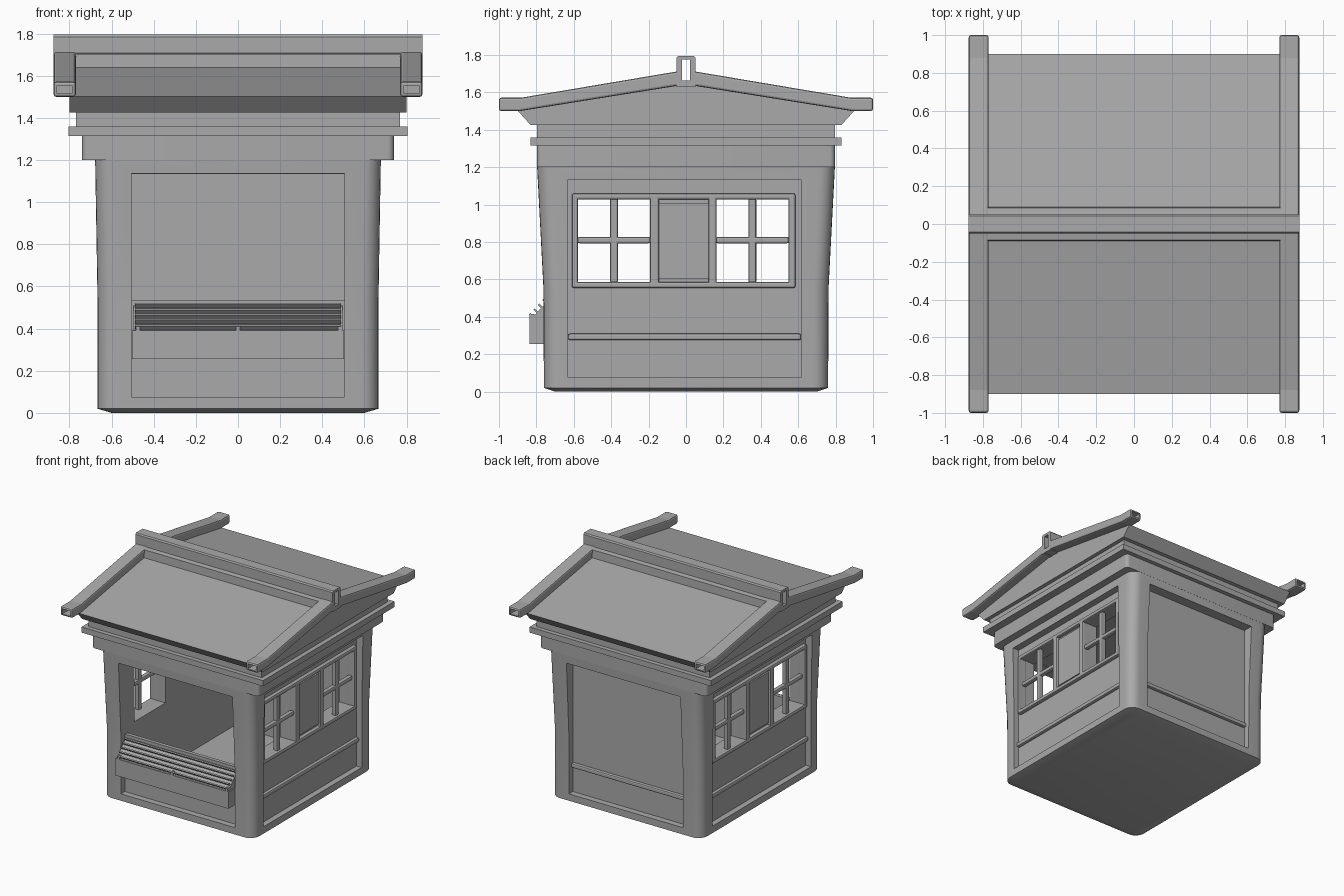
import bpy, bmesh, math

cube = bpy.data.objects.get("Cube")
if cube:
    bpy.data.objects.remove(cube, do_unlink=True)

grey = bpy.data.materials.new("plain_grey")
grey.use_nodes = True
GREY = (0.4, 0.4, 0.4, 1)
grey.diffuse_color = GREY
grey.node_tree.nodes["Principled BSDF"].inputs["Base Color"].default_value = GREY


def finish(name, bm, bevel=0):
    bmesh.ops.recalc_face_normals(bm, faces=bm.faces)
    mesh = bpy.data.meshes.new(name)
    bm.to_mesh(mesh)
    bm.free()
    mesh.materials.append(grey)
    obj = bpy.data.objects.new(name, mesh)
    bpy.context.collection.objects.link(obj)
    if bevel:
        mod = obj.modifiers.new("soft_edges", 'BEVEL')
        mod.width, mod.segments = bevel, 2
    return obj


def add_box(bm, x, y, z):
    verts = bmesh.ops.create_cube(bm, size=1)["verts"]
    for v in verts:
        for i, (a, b) in enumerate((x, y, z)):
            v.co[i] = (a + b) / 2 + v.co[i] * (b - a)


def boxes(name, parts, bevel=0):
    bm = bmesh.new()
    for part in parts:
        add_box(bm, *part)
    return finish(name, bm, bevel)


def extrude_x(name, profile, x0, x1, bevel=0):
    """Extrude a (y, z) outline along x."""
    bm = bmesh.new()
    face = bm.faces.new([bm.verts.new((x0, y, z)) for y, z in profile])
    new = bmesh.ops.extrude_face_region(bm, geom=[face])["geom"]
    bmesh.ops.translate(bm, vec=(x1 - x0, 0, 0),
                        verts=[g for g in new if isinstance(g, bmesh.types.BMVert)])
    # extruding keeps the starting face, so the prism is already closed
    return finish(name, bm, bevel)


def rounded_loft(name, sections, radius, steps=6):
    """Solid through rounded rectangles given as (half_x, half_y, z)."""
    bm = bmesh.new()
    rings = []
    for hx, hy, z in sections:
        ring = []
        for q, (sx, sy) in enumerate(((1, 1), (-1, 1), (-1, -1), (1, -1))):
            for k in range(steps + 1):
                a = math.pi / 2 * (q + k / steps)
                ring.append(bm.verts.new((sx * (hx - radius) + radius * math.cos(a),
                                          sy * (hy - radius) + radius * math.sin(a), z)))
        rings.append(ring)
    n = len(rings[0])
    for low, high in zip(rings, rings[1:]):
        for i in range(n):
            bm.faces.new((low[i], low[(i + 1) % n], high[(i + 1) % n], high[i]))
    bm.faces.new(rings[0])
    bm.faces.new(rings[-1])
    return finish(name, bm)


def activate(obj):
    bpy.ops.object.select_all(action='DESELECT')
    obj.select_set(True)
    bpy.context.view_layer.objects.active = obj


def cut(obj, *part):
    cutter = boxes("cutter", [part])
    cutter.hide_render = True
    mod = obj.modifiers.new("cut", 'BOOLEAN')
    mod.operation, mod.solver, mod.object = 'DIFFERENCE', 'EXACT', cutter
    activate(obj)
    bpy.ops.object.modifier_apply(modifier=mod.name)
    bpy.data.objects.remove(cutter, do_unlink=True)


def smooth(obj):
    activate(obj)
    bpy.ops.object.shade_smooth_by_angle(angle=math.radians(30))


PANEL_Z = (0.075, 1.135)
SIDE_Y = (-0.63, 0.615)
FRONT_X = (-0.505, 0.505)
WINDOWS = ((-0.58, -0.19), (0.16, 0.55))
SIDE_X, BACK_Y = 0.62, 0.71

# Hollow hut body with recessed panels, window holes and a serving hatch
body = rounded_loft("hut_body", [(0.6, 0.7, 0), (0.667, 0.76, 0.02),
                                 (0.667, 0.762, 0.55), (0.678, 0.796, 1.2)], 0.08)
cut(body, (-0.51, 0.51), (-0.68, 0.68), (0.07, 1.14))
for s in (-1, 1):
    cut(body, sorted((s * SIDE_X, s * 0.9)), SIDE_Y, PANEL_Z)
    cut(body, FRONT_X, sorted((s * BACK_Y, s * 0.9)), PANEL_Z)
for y in WINDOWS:
    cut(body, (-0.9, 0.9), y, (0.585, 1.03))
cut(body, FRONT_X, (-0.9, -0.5), (0.535, 1.134))
smooth(body)

# Header and cornice
smooth(rounded_loft("header_band", [(0.74, 0.797, 1.2), (0.74, 0.797, 1.32)], 0.03))
boxes("cornice_ledge", [((-0.805, 0.805), (-0.832, 0.832), (1.315, 1.36))])
boxes("cornice_neck", [((-0.768, 0.768), (-0.797, 0.797), (1.355, 1.43))])

# Roof with sloping eaves and gables
extrude_x("roof", [(-0.83, 1.425), (-0.9, 1.502), (0, 1.655), (0.9, 1.502), (0.83, 1.425)],
          -0.8, 0.8)

# Hollow ridge beam with a stepped base
extrude_x("ridge_beam", [(-0.05, 1.63), (-0.05, 1.785), (-0.042, 1.795), (0.042, 1.795),
                         (0.05, 1.785), (0.05, 1.63), (0.022, 1.63), (0.022, 1.775),
                         (-0.022, 1.775), (-0.022, 1.63)], -0.875, 0.875)
boxes("ridge_floor", [((-0.875, 0.875), (-0.045, 0.045), (1.632, 1.665))])
for s in (-1, 1):
    extrude_x("ridge_base", [(s * 0.03, 1.61), (s * 0.03, 1.712), (s * 0.086, 1.703),
                             (s * 0.09, 1.61)], -0.78, 0.78)

# Gable rails with upturned hollow ends
for sx in (-1, 1):
    for sy in (-1, 1):
        outline = [(0.03, 1.715), (0.88, 1.572), (1, 1.572), (1, 1.5), (0.89, 1.5), (0.03, 1.638)]
        rail = extrude_x("gable_rail", [(sy * y, z) for y, z in outline],
                         sx * 0.77, sx * 0.875, 0.012)
        activate(rail)
        bpy.ops.object.modifier_apply(modifier="soft_edges")
        cut(rail, sorted((sx * 0.787, sx * 0.858)), sorted((sy * 0.92, sy * 1.1)), (1.515, 1.555))

# Side windows, matching on both sides
for s in (-1, 1):
    def x_span(inner, outer):
        return sorted((s * inner, s * outer))
    deep = x_span(0.59, 0.65)
    frame = [(deep, (-0.61, 0.585), z) for z in ((0.555, 0.587), (1.028, 1.06))]
    frame += [(deep, y, (0.56, 1.055)) for y in
              ((-0.61, -0.578), (-0.192, -0.145), (0.12, 0.162), (0.548, 0.585))]
    boxes("window_frame", frame, 0.01)
    boxes("window_center_panel", [(x_span(0.6, 0.632), (-0.15, 0.125), (0.605, 1.01))])
    bars = []
    for a, b in WINDOWS:
        mid = (a + b) / 2
        bars += [(x_span(0.595, 0.633), (mid - 0.021, mid + 0.021), (0.58, 1.035)),
                 (x_span(0.595, 0.633), (a, b), (0.793, 0.828))]
    boxes("window_bars", bars, 0.011)
    boxes("side_moulding", [(x_span(0.61, 0.645), SIDE_Y, (0.275, 0.31))], 0.01)
boxes("back_moulding", [(FRONT_X, (0.7, 0.735), (0.275, 0.31))], 0.01)

# Serving counter with a sloping rack of upright slats
boxes("counter_box", [((-0.503, 0.503), (-0.838, -0.7), (0.255, 0.39))])
extrude_x("rack_bed", [(-0.833, 0.385), (-0.715, 0.51), (-0.7, 0.51), (-0.7, 0.385)],
          -0.495, 0.495)
for i in range(5):
    y, z = -0.822 + 0.024 * i, 0.395 + 0.0255 * i
    extrude_x("rack_slat", [(y, z), (y - 0.018, z + 0.018), (y - 0.011, z + 0.025),
                            (y + 0.007, z + 0.007)], -0.488, 0.488)
boxes("rack_clips", [((x - 0.01, x + 0.01), (-0.838, -0.81), (0.385, 0.415))
                     for x in (-0.475, 0, 0.485)])
